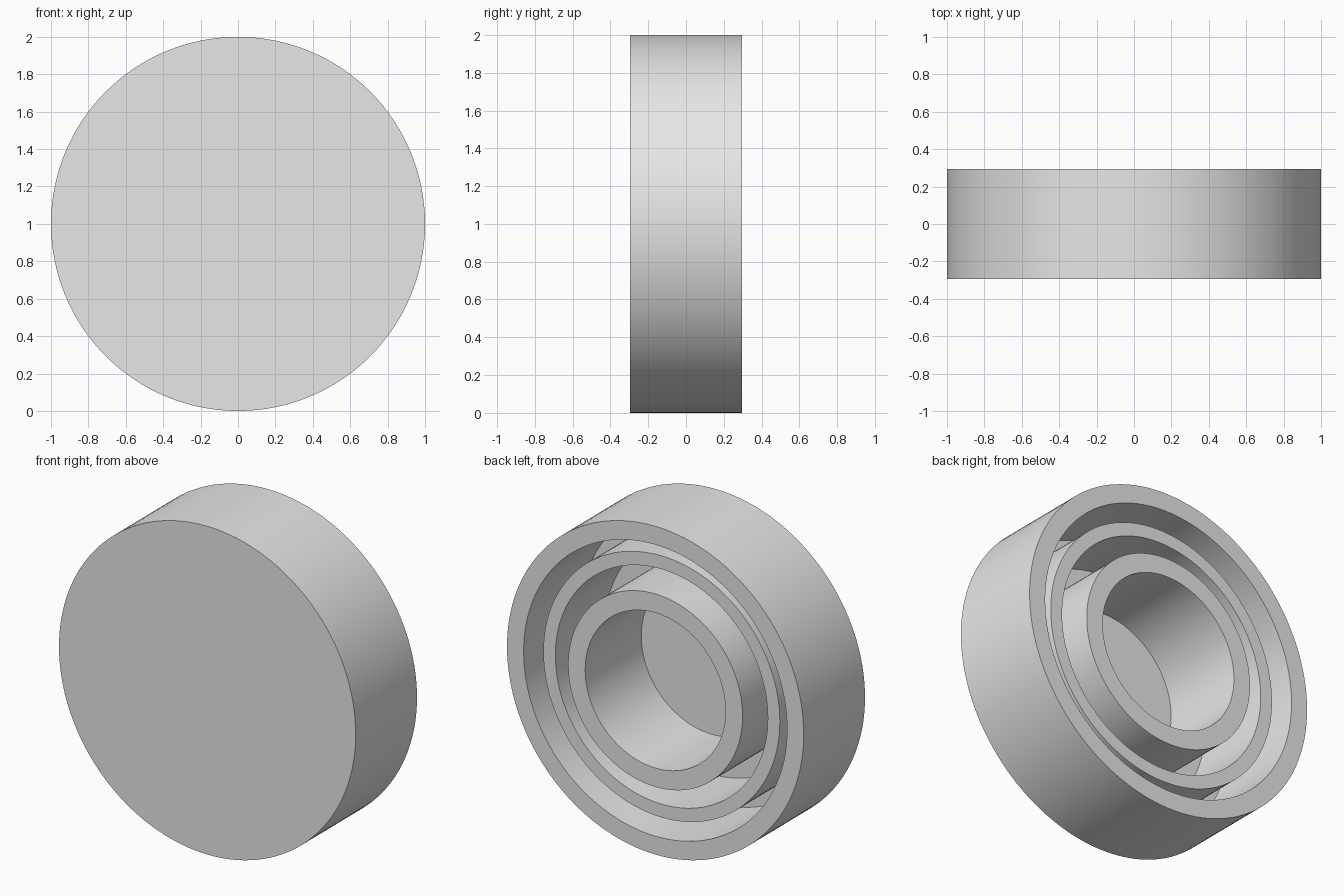
import bpy, bmesh, math
from mathutils import Vector

cube = bpy.data.objects.get("Cube")
if cube:
    bpy.data.objects.remove(cube, do_unlink=True)

SEGMENTS = 128
FRONT, BACK = -0.295, 0.295
FLOOR = FRONT + 0.05          # inside face of the front plate
RECESS = BACK - 0.06          # the middle ring sits lower than the others

# Plain grey material
grey = bpy.data.materials.new("light_grey")
grey.use_nodes = True
colour = (0.8, 0.8, 0.8, 1.0)
grey.diffuse_color = colour
grey.node_tree.nodes["Principled BSDF"].inputs["Base Color"].default_value = colour

# Rings as (outer radius, inner radius, rim position)
rings = [
    (1.0, 0.888, BACK),       # outer wall
    (0.797, 0.716, RECESS),   # middle ring
    (0.588, 0.473, BACK),     # hub
]

# Half cross-section: front plate, then up and down each ring to the hub floor
profile = [(0, FRONT), (1.0, FRONT)]
for outer, inner, rim in rings:
    if outer < 1.0:
        profile.append((outer, FLOOR))
    profile += [(outer, rim), (inner, rim), (inner, FLOOR)]
profile.append((0, FLOOR))

# Turn the cross-section around the front-to-back axis
bm = bmesh.new()
verts = [bm.verts.new((r, y, 0)) for r, y in profile]
edges = [bm.edges.new(pair) for pair in zip(verts, verts[1:])]
bmesh.ops.spin(bm, geom=verts + edges, cent=Vector(), axis=Vector((0, 1, 0)),
               angle=math.tau, steps=SEGMENTS, use_duplicate=False)
bmesh.ops.remove_doubles(bm, verts=bm.verts[:], dist=1e-4)
bmesh.ops.recalc_face_normals(bm, faces=bm.faces[:])

mesh = bpy.data.meshes.new("ringed_cap")
bm.to_mesh(mesh)
bm.free()
mesh.materials.append(grey)

cap = bpy.data.objects.new("ringed_cap", mesh)
cap.location.z = 1.0
bpy.context.collection.objects.link(cap)

# Smooth round walls with crisp rims
bpy.ops.object.select_all(action="DESELECT")
cap.select_set(True)
bpy.context.view_layer.objects.active = cap
bpy.ops.object.shade_smooth_by_angle(angle=math.radians(30))
